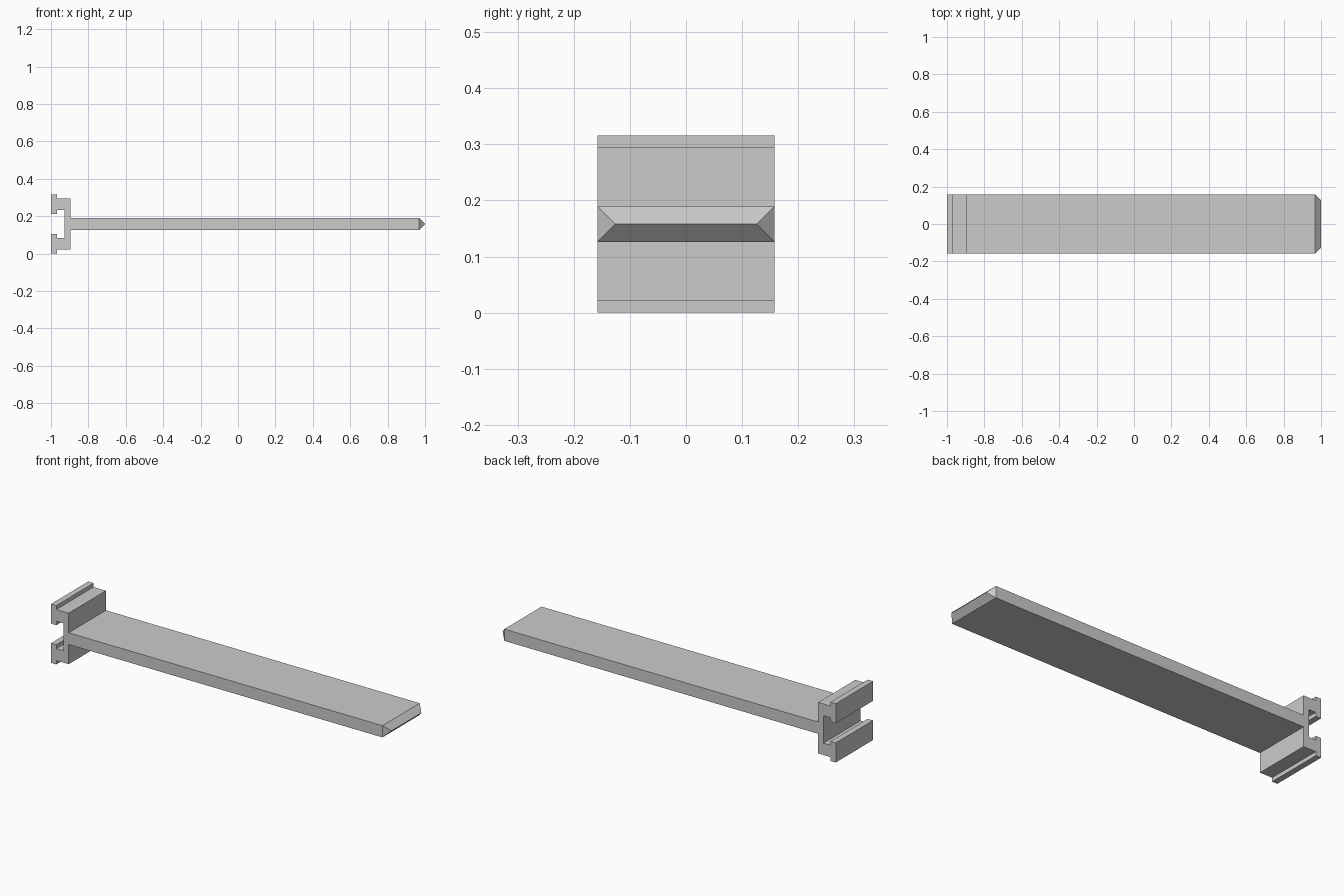
import bpy, bmesh

cube = bpy.data.objects.get("Cube")
if cube:
    bpy.data.objects.remove(cube, do_unlink=True)

U = 2 / 190            # one design unit; the whole part is 190 long
HALF_W = 15            # half the width along y
MID = 15               # height of the symmetry plane

grey = bpy.data.materials.new("plain grey")
grey.use_nodes = True
colour = (0.6, 0.6, 0.6, 1)
grey.diffuse_color = colour
grey.node_tree.nodes["Principled BSDF"].inputs["Base Color"].default_value = colour


def point(x, y, z):
    """Design units to scene units, x measured from the head end."""
    return ((x - 95) * U, y * U, (z + MID) * U)


def finish(bm, name):
    bmesh.ops.recalc_face_normals(bm, faces=bm.faces)
    mesh = bpy.data.meshes.new(name)
    bm.to_mesh(mesh)
    bm.free()
    mesh.materials.append(grey)
    obj = bpy.data.objects.new(name, mesh)
    bpy.context.collection.objects.link(obj)
    return obj


# One solid: slotted clip head and flat bar share a mirrored outline
upper = [(7, 7), (3, 7), (3, 5), (0, 5), (0, 15), (3, 15),
         (3, 13), (10, 13), (10, 3), (187, 3)]
outline = upper + [(x, -z) for x, z in reversed(upper)]

bm = bmesh.new()
front = bm.faces.new([bm.verts.new(point(x, -HALF_W, z)) for x, z in outline])
side = bmesh.ops.extrude_face_region(bm, geom=[front])
bmesh.ops.translate(bm, vec=(0, 2 * HALF_W * U, 0),
                    verts=[v for v in side["geom"] if isinstance(v, bmesh.types.BMVert)])

# Wedge tip: the bar end tapers on all four sides to a shorter edge
bm.verts.ensure_lookup_table()
bm.normal_update()
end_x = point(187, 0, 0)[0]
end = next(f for f in bm.faces if all(abs(v.co.x - end_x) < 1e-5 for v in f.verts))
corners = list(end.verts)
bm.faces.remove(end)
ridge = {s: bm.verts.new(point(190, s * (HALF_W - 3), 0)) for s in (-1, 1)}
for a, b in zip(corners, corners[1:] + corners[:1]):
    sa, sb = (1 if v.co.y > 0 else -1 for v in (a, b))
    bm.faces.new([a, b, ridge[sb]] if sa == sb else [a, b, ridge[sb], ridge[sa]])

finish(bm, "clip_headed_bar")
